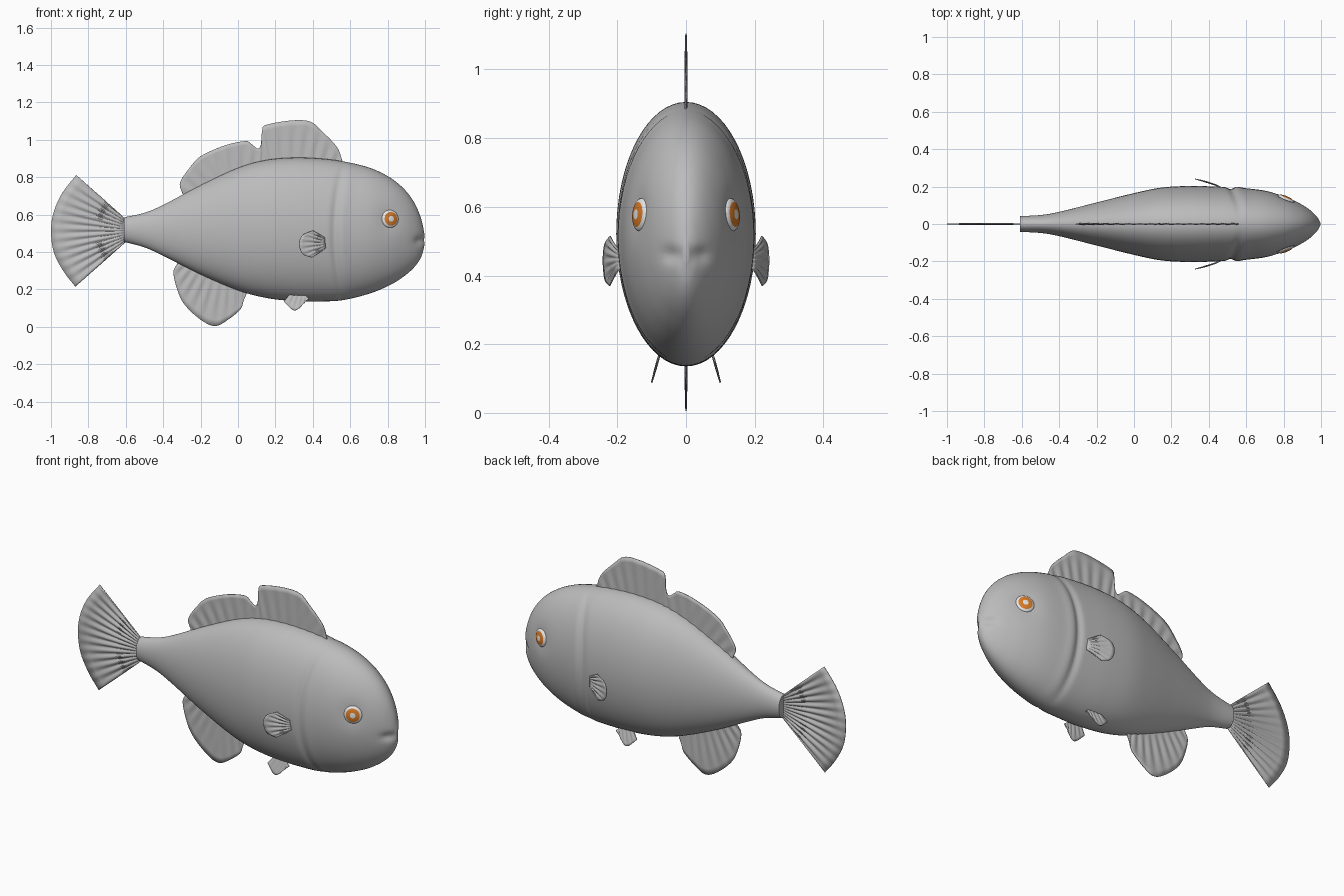
import bpy, bmesh, math
from mathutils import Vector

cube = bpy.data.objects.get("Cube")
if cube:
    bpy.data.objects.remove(cube)


def material(name, rgb):
    m = bpy.data.materials.new(name)
    m.use_nodes = True
    m.diffuse_color = (*rgb, 1)
    m.node_tree.nodes["Principled BSDF"].inputs["Base Color"].default_value = (*rgb, 1)
    return m


grey = material("body grey", (0.5, 0.5, 0.5))
white = material("eye white", (0.8, 0.8, 0.8))
orange = material("iris orange", (0.7, 0.2, 0.02))


def finish(name, bm, mats, angle=40):
    bmesh.ops.recalc_face_normals(bm, faces=bm.faces)
    mesh = bpy.data.meshes.new(name)
    bm.to_mesh(mesh)
    bm.free()
    for m in mats:
        mesh.materials.append(m)
    ob = bpy.data.objects.new(name, mesh)
    bpy.context.collection.objects.link(ob)
    bpy.ops.object.select_all(action='DESELECT')
    ob.select_set(True)
    bpy.context.view_layer.objects.active = ob
    bpy.ops.object.shade_smooth_by_angle(angle=math.radians(angle))
    return ob


def spline(pts, steps):
    """Catmull-Rom curve through points of any dimension."""
    pts = [Vector(p) for p in pts]
    out = []
    for i in range(len(pts) - 1):
        b, c = pts[i], pts[i + 1]
        a = pts[i - 1] if i else 2 * b - c
        d = pts[i + 2] if i + 2 < len(pts) else 2 * c - b
        for k in range(steps):
            t = k / steps
            out.append(b + 0.5 * t * (c - a + t * (2 * a - 5 * b + 4 * c - d + t * (3 * (b - c) + d - a))))
    return out + [pts[-1]]


def bump(d, width):
    return math.exp(-(d / width) ** 2)


# Body: elliptical sections given as x, top, bottom, half width
stations = [
    (-.61, .585, .455, .042), (-.5, .61, .425, .048), (-.4, .652, .38, .065),
    (-.2, .757, .28, .115), (0, .85, .195, .165), (.15, .892, .155, .195),
    (.3, .905, .138, .203), (.44, .9, .136, .2), (.56, .885, .143, .194),
    (.7, .852, .177, .178), (.81, .8, .222, .146), (.89, .735, .272, .108),
    (.945, .66, .322, .072), (.98, .575, .375, .038), (.998, .49, .44, .008)]
SIDES = 64
EYE = Vector((.813, .14, .577))
bm = bmesh.new()
rings = []
for x, top, bottom, half in spline(stations, 10):
    ring = []
    for k in range(SIDES):
        a = math.tau * k / SIDES
        z = (top + bottom) / 2 + (top - bottom) / 2 * math.sin(a)
        y = half * math.cos(a)
        # gill groove with a raised cover edge, bowed toward the tail
        gill = x - .515 - .05 * ((z - .5) / .37) ** 2
        y *= 1 - .06 * bump(gill, .018) + .02 * bump(gill - .045, .025)
        # eye sockets and mouth dimples
        side = Vector((x, abs(y), z))
        y *= 1 - .07 * bump((side - EYE).length, .06)
        dent = .016 * bump(abs(y) - .045, .03) * bump(z - .46, .022) * (x > .9)
        ring.append(bm.verts.new((x - dent, y, z)))
    rings.append(ring)
for r, s in zip(rings, rings[1:]):
    for k in range(SIDES):
        j = (k + 1) % SIDES
        bm.faces.new((r[k], r[j], s[j], s[k]))
bm.faces.new(rings[0])
bm.faces.new(rings[-1])
finish("body", bm, [grey], 50)


def resample(pts, n):
    """Evenly spaced points along a polyline."""
    pts = spline(pts, 8)
    run = [0]
    for a, b in zip(pts, pts[1:]):
        run.append(run[-1] + (b - a).length)
    out, i = [], 0
    for k in range(n + 1):
        t = run[-1] * k / n
        while i < len(pts) - 2 and run[i + 1] < t:
            i += 1
        out.append(pts[i].lerp(pts[i + 1], (t - run[i]) / (run[i + 1] - run[i])))
    return out


def fin(name, root, tip, depth=lambda x, z: 0, side=1, rays=10, ripple=.003):
    """Thin rippled sheet spanning a root line and a tip line in the x-z plane."""
    cols, rows = rays * 6, 8
    bm = bmesh.new()
    grid = []
    for i, (a, b) in enumerate(zip(resample(root, cols), resample(tip, cols))):
        line = []
        for j in range(rows + 1):
            p = a.lerp(b, j / rows)
            wave = ripple * math.sin(math.tau * i / 6) * math.sin(math.pi * j / rows)
            line.append(bm.verts.new((p.x, side * (depth(p.x, p.y) + wave), p.y)))
        grid.append(line)
    for a, b in zip(grid, grid[1:]):
        for j in range(rows):
            bm.faces.new((a[j], b[j], b[j + 1], a[j + 1]))
    ob = finish(name, bm, [grey])
    mod = ob.modifiers.new("thickness", 'SOLIDIFY')
    mod.thickness = .004
    mod.offset = 0


# Fins on the centre line
fin("dorsal_fin", [(-.28, .69), (0, .81), (.3, .87), (.555, .86)],
    [(-.295, .71), (-.31, .77), (-.255, .855), (-.195, .915), (-.07, .97), (.04, .993),
     (.075, .975), (.107, .952), (.123, .975), (.13, 1.055), (.15, 1.08), (.28, 1.103),
     (.385, 1.098), (.45, 1.045), (.53, .96), (.56, .88)], rays=16)
fin("anal_fin", [(-.31, .36), (-.1, .27), (.06, .22)],
    [(-.32, .345), (-.345, .285), (-.31, .16), (-.255, .085), (-.175, .022), (-.12, .005),
     (-.07, .027), (.01, .09), (.03, .14), (.055, .2)])
fin("tail_fin", [(-.6, .575), (-.6, .455)],
    [(-.865, .812), (-.94, .715), (-.985, .615), (-1, .515), (-.985, .4), (-.935, .3), (-.87, .215)],
    rays=12, ripple=.005)

for side, label in ((1, "left"), (-1, "right")):
    # Paired fins
    fin(label + "_pectoral_fin", [(.468, .475), (.468, .42)],
        [(.40, .515), (.345, .49), (.327, .445), (.345, .39), (.395, .37)],
        lambda x, z: .19 + .05 * max(0, (.47 - x) / .14) ** .7, side, 6)
    fin(label + "_pelvic_fin", [(.38, .15), (.33, .19), (.28, .18)],
        [(.37, .143), (.305, .088), (.245, .135)],
        lambda x, z: .08 + (.16 - z) * .28, side, 5, .002)

    # Eye: shallow dome with a painted iris ring around a pale pupil
    bm = bmesh.new()
    bmesh.ops.create_uvsphere(bm, u_segments=32, v_segments=40, radius=.048)
    for f in bm.faces:
        c = f.calc_center_median()
        f.material_index = 1 if c.z > 0 and .014 < math.hypot(c.x, c.y) < .036 else 0
    for v in bm.verts:
        v.co.z *= .35
    turn = Vector((.4, side * .91, .08)).to_track_quat('Z', 'Y')
    bmesh.ops.rotate(bm, verts=bm.verts, matrix=turn.to_matrix())
    bmesh.ops.translate(bm, verts=bm.verts, vec=(EYE.x, side * .132, EYE.z))
    finish(label + "_eye", bm, [white, orange])
